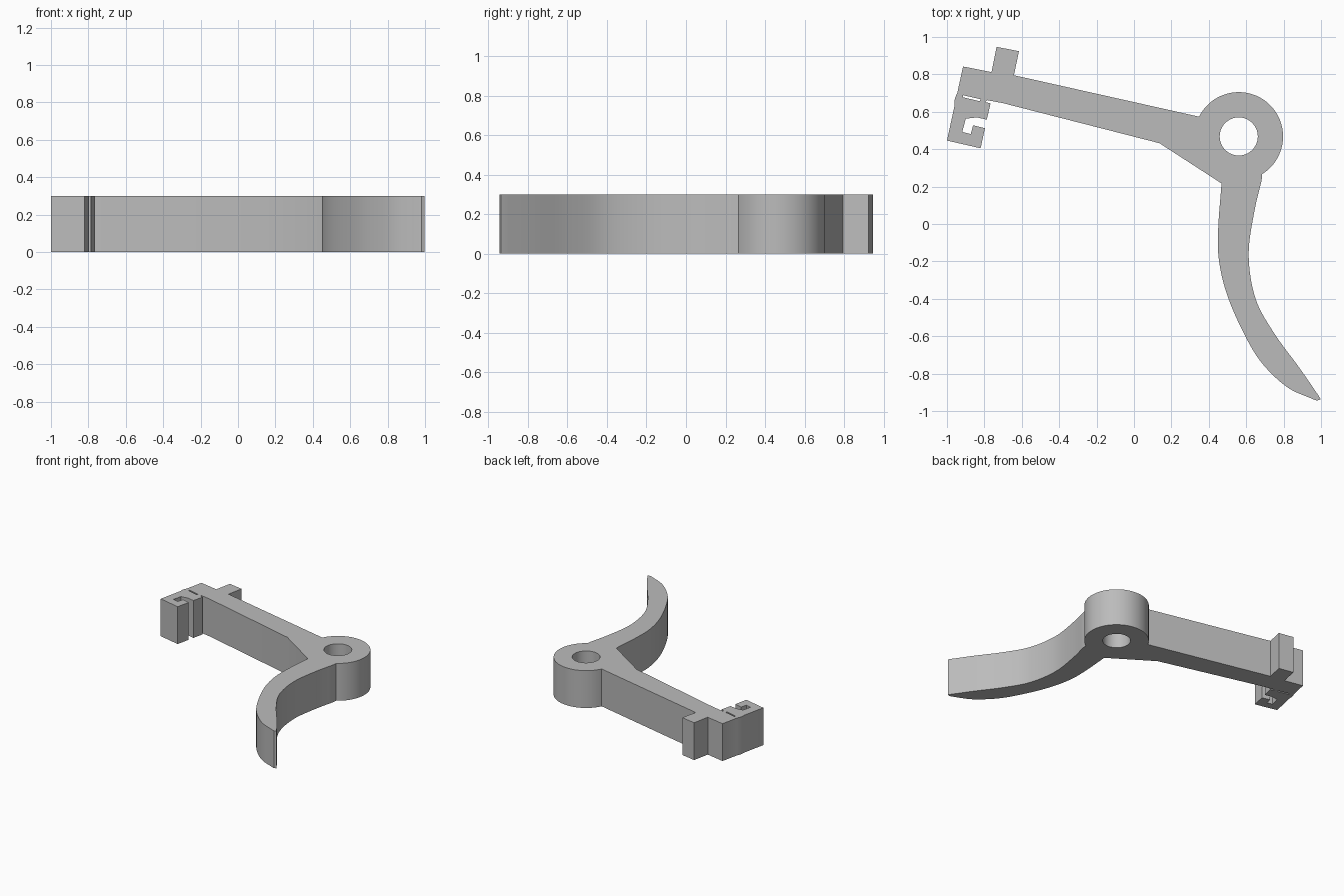
import bpy
import bmesh
from math import cos, sin, radians
from mathutils import Vector

if "Cube" in bpy.data.objects:
    bpy.data.objects.remove(bpy.data.objects["Cube"], do_unlink=True)

HEIGHT = 0.3
PIVOT = Vector((0.56, 0.468))
RING_R, HOLE_R = 0.237, 0.102


def arc(radius, start, end, steps):
    """Points on a circle round the pivot, angles in degrees."""
    angles = [radians(start + (end - start) * i / steps) for i in range(steps + 1)]
    return [(PIVOT.x + radius * cos(a), PIVOT.y + radius * sin(a)) for a in angles]


def smooth(points, steps=6):
    """Smooth path passing through the given points."""
    p = [Vector(q) for q in points]
    p = [2 * p[0] - p[1]] + p + [2 * p[-1] - p[-2]]
    path = []
    for a, b, c, d in zip(p, p[1:], p[2:], p[3:]):
        for i in range(steps):
            t = i / steps
            path.append(0.5 * (2 * b + (c - a) * t + (2 * a - 5 * b + 4 * c - d) * t * t
                               + (3 * b - a - 3 * c + d) * t ** 3))
    return path + [p[-2]]


def plate(name, loops, material):
    """Extrude an outline with holes up from the ground."""
    curve = bpy.data.curves.new(name, 'CURVE')
    curve.dimensions = '2D'
    curve.fill_mode = 'BOTH'
    curve.extrude = HEIGHT / 2
    for loop in loops:
        spline = curve.splines.new('POLY')
        spline.points.add(len(loop) - 1)
        for point, (x, y) in zip(spline.points, loop):
            point.co = (x, y, 0, 1)
        spline.use_cyclic_u = True
    temp = bpy.data.objects.new(name + "_profile", curve)
    bpy.context.collection.objects.link(temp)
    graph = bpy.context.evaluated_depsgraph_get()
    mesh = bpy.data.meshes.new_from_object(temp.evaluated_get(graph))
    bpy.data.objects.remove(temp, do_unlink=True)

    bm = bmesh.new()
    bm.from_mesh(mesh)
    bmesh.ops.remove_doubles(bm, verts=bm.verts, dist=0.0005)
    bmesh.ops.translate(bm, verts=bm.verts, vec=(0, 0, HEIGHT / 2))
    bmesh.ops.recalc_face_normals(bm, faces=bm.faces)
    bm.to_mesh(mesh)
    bm.free()
    mesh.materials.clear()
    mesh.materials.append(material)
    obj = bpy.data.objects.new(name, mesh)
    bpy.context.collection.objects.link(obj)
    bpy.ops.object.select_all(action='DESELECT')
    obj.select_set(True)
    bpy.context.view_layer.objects.active = obj
    bpy.ops.object.shade_smooth_by_angle(angle=radians(25))
    return obj


grey = bpy.data.materials.new("plain grey")
grey.use_nodes = True
colour = (0.5, 0.5, 0.5, 1)
grey.diffuse_color = colour
grey.node_tree.nodes["Principled BSDF"].inputs["Base Color"].default_value = colour

# Pivot ring, outer arc from the arm round to the finger
ring = arc(RING_R, 153.5, -58, 56)

# Curved finger, right edge down to the tip and left edge back up
finger_right = smooth([(0.69, 0.263), (0.642, 0.06), (0.613, -0.17), (0.65, -0.4),
                       (0.75, -0.585), (0.885, -0.77), (0.985, -0.915)])
finger_tip = [(0.998, -0.937), (0.98, -0.944)]
finger_left = smooth([(0.965, -0.94), (0.82, -0.873), (0.685, -0.745), (0.59, -0.59),
                      (0.5, -0.385), (0.455, -0.2), (0.45, -0.03), (0.468, 0.217)])

# Straight arm, lower edge with the gusset
arm_lower = [(0.136, 0.432), (-0.7, 0.646), (-0.785, 0.662)]

# Hooked clip at the end of the arm
clip = [(-0.795, 0.652), (-0.767, 0.645), (-0.787, 0.558), (-0.84, 0.57), (-0.9, 0.563),
        (-0.918, 0.492), (-0.873, 0.481), (-0.86, 0.528), (-0.797, 0.512),
        (-0.82, 0.405), (-1.0, 0.446), (-0.96, 0.63), (-0.958, 0.672), (-0.945, 0.7)]

# End block, upright stub and upper edge of the arm
block = [(-0.914, 0.842), (-0.762, 0.812), (-0.735, 0.947), (-0.615, 0.924),
         (-0.642, 0.795), (-0.56, 0.777)]

outline = ring + finger_right[1:] + finger_tip + finger_left + arm_lower + clip + block
pivot_hole = arc(HOLE_R, 0, 360, 40)[:-1]
slit = [(-0.915, 0.689), (-0.82, 0.667), (-0.825, 0.656), (-0.915, 0.678)]

plate("trigger_lever", [outline, pivot_hole, slit], grey)
